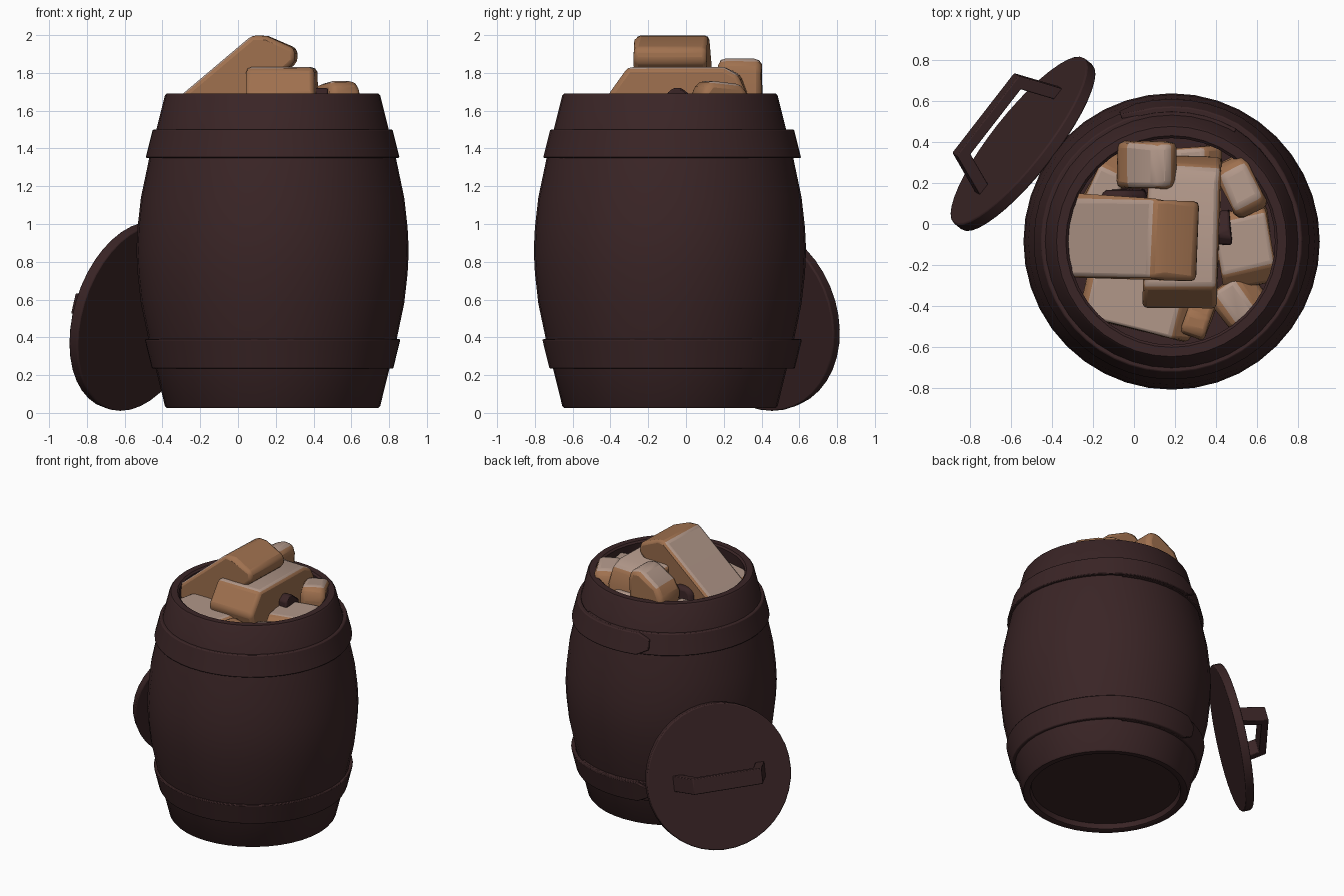
import bpy, bmesh, math, random
from mathutils import Vector, Matrix

if "Cube" in bpy.data.objects:
    bpy.data.objects.remove(bpy.data.objects["Cube"])

random.seed(4)
CX, CY = 0.183, -0.085          # barrel axis


def material(name, col):
    m = bpy.data.materials.new(name)
    m.diffuse_color = (*col, 1)
    m.use_nodes = True
    m.node_tree.nodes["Principled BSDF"].inputs["Base Color"].default_value = m.diffuse_color
    return m


DARK = material("dark_stained_wood", (0.042, 0.018, 0.019))
GREY = material("pale_cut_wood", (0.44, 0.31, 0.25))
TAN = material("tan_wood", (0.35, 0.165, 0.078))


def finish(name, bm, mats, matrix=Matrix(), bevel=0.0, angle=35):
    bmesh.ops.recalc_face_normals(bm, faces=bm.faces)
    me = bpy.data.meshes.new(name)
    bm.to_mesh(me)
    bm.free()
    ob = bpy.data.objects.new(name, me)
    bpy.context.collection.objects.link(ob)
    for m in mats:
        me.materials.append(m)
    ob.matrix_world = matrix
    bpy.ops.object.select_all(action='DESELECT')
    ob.select_set(True)
    bpy.context.view_layer.objects.active = ob
    bpy.ops.object.shade_smooth_by_angle(angle=math.radians(angle))
    if bevel:
        b = ob.modifiers.new("soft_edges", 'BEVEL')
        b.width, b.segments, b.limit_method = bevel, 2, 'ANGLE'
    return ob


# ---- barrel body: lathed profile (radius, z)
OUTER = [(0.57, 0.037), (0.655, 0.38), (0.697, 0.58), (0.715, 0.74), (0.721, 0.86),
         (0.715, 0.98), (0.697, 1.14), (0.655, 1.34), (0.57, 1.68)]
PROFILE = ([(0, 0.065), (0.505, 0.065), (0.515, 0.03), (0.525, 0.025), (0.56, 0.025)] + OUTER +
           [(0.56, 1.692), (0.515, 1.692), (0.503, 1.68), (0.52, 1.5), (0, 1.5)])


def lathe(name, profile, segs):
    bm = bmesh.new()
    vs = [bm.verts.new((r, 0, z)) for r, z in profile]
    edges = [bm.edges.new(p) for p in zip(vs, vs[1:])]
    bmesh.ops.spin(bm, geom=vs + edges, cent=(0, 0, 0), axis=(0, 0, 1),
                   angle=math.tau, steps=segs)
    bmesh.ops.remove_doubles(bm, verts=bm.verts, dist=0.0005)
    return finish(name, bm, [DARK], Matrix.Translation((CX, CY, 0)))


lathe("barrel_body", PROFILE, 40)


def barrel_radius(z):
    for (r0, z0), (r1, z1) in zip(OUTER, OUTER[1:]):
        if z0 <= z <= z1:
            return r0 + (r1 - r0) * (z - z0) / (z1 - z0)


# ---- hoops: straps wrapped round the barrel with an overlapping tail
def hoop(name, z0, z1):
    bm = bmesh.new()
    rings = []
    start, end, n = 60, 472, 56
    mid, half = (z0 + z1) / 2, (z1 - z0) / 2
    for i in range(n + 1):
        deg = start + (end - start) * i / n
        a = math.radians(deg)
        lift = 0.022 * min(1, max(0, (deg - 385) / 35))
        h = half * (0.45 if i == n else 1)
        ring = []
        for z, t in ((mid - h, -0.01), (mid - h, 0.02), (mid + h, 0.02), (mid + h, -0.01)):
            r = barrel_radius(z) + t + lift
            ring.append(bm.verts.new((r * math.cos(a), r * math.sin(a), z)))
        rings.append(ring)
    for p, q in zip(rings, rings[1:]):
        for k in range(4):
            bm.faces.new((p[k], p[(k + 1) % 4], q[(k + 1) % 4], q[k]))
    bm.faces.new(rings[0])
    bm.faces.new(rings[-1])
    finish(name, bm, [DARK], Matrix.Translation((CX, CY, 0)), bevel=0.006)


hoop("lower_hoop", 0.235, 0.39)
hoop("upper_hoop", 1.35, 1.5)

# ---- lid leaning on the barrel, with a strap handle
n = Vector((-0.76, 0.6, 0.25)).normalized()
u = Vector((n.y, -n.x, 0)).normalized() * -1
v = n.cross(u)
LID = Matrix.Translation((-0.54, 0.39, 0.512)) @ Matrix((u, v, n)).transposed().to_4x4()
bm = bmesh.new()
bmesh.ops.create_cone(bm, cap_ends=True, segments=40, radius1=0.512, radius2=0.512, depth=0.06)
finish("lid", bm, [DARK], LID, bevel=0.008)

half_strap = [(0.33, 0.02), (0.245, 0.24), (0.2, 0.19), (0.265, 0.02)]
strap = half_strap[:2] + [(-x, z) for x, z in half_strap[1::-1]] \
    + [(-x, z) for x, z in half_strap[:1:-1]] + half_strap[2:]
bm = bmesh.new()
lo, hi = [[bm.verts.new((x, y, z)) for x, z in strap] for y in (-0.055, 0.055)]
bm.faces.new(lo)
bm.faces.new(hi)
for i in range(len(strap)):
    j = (i + 1) % len(strap)
    bm.faces.new((lo[i], lo[j], hi[j], hi[i]))
finish("lid_handle", bm, [DARK], LID @ Matrix.Rotation(math.radians(2), 4, 'Z'), bevel=0.005)


# ---- firewood chunks: side profile (s, z) along a heading, given a width
def chunk(name, centre, heading, width, pts, lean=0.0, mats=(TAN, GREY), bevel=0.025):
    bm = bmesh.new()
    sides = [[bm.verts.new((s + random.uniform(-.01, .01), y + random.uniform(-.012, .012), z))
              for s, z in pts] for y in (-width / 2, width / 2)]
    for f in sides:
        bm.faces.new(f)
    k = len(pts)
    for i in range(k):
        j = (i + 1) % k
        bm.faces.new((sides[0][i], sides[0][j], sides[1][j], sides[1][i]))
    bmesh.ops.recalc_face_normals(bm, faces=bm.faces)
    # the cut face (pointing up along the lean) is pale, the rest is tan
    up = Vector((lean, 0, 1)).normalized()
    for f in bm.faces:
        f.normal_update()
        f.material_index = 1 if f.normal.dot(up) > 0.84 else 0
    finish(name, bm, mats,
           Matrix.Translation((*centre, 0)) @ Matrix.Rotation(math.radians(heading), 4, 'Z'),
           bevel=bevel)


def block(length, top, drop=0.03, foot=1.42):
    """Simple chunk profile with a level top and a chamfer at the far end."""
    h = length / 2
    return [(-h, foot), (-h, top - drop), (-h + 0.04, top), (h - 0.09, top),
            (h, top - 0.07), (h, foot)]


chunk("top_log", (0, -0.07), -2, 0.385,
      [(-0.36, 1.62), (-0.29, 1.685), (0.09, 2.0), (0.15, 1.995), (0.30, 1.93),
       (0.31, 1.86), (0.0, 1.58), (-0.2, 1.5)], lean=-0.8)
chunk("middle_log", (0.235, 0), 88, 0.36,
      [(-0.36, 1.45), (-0.41, 1.68), (-0.31, 1.83), (0.2, 1.83), (0.28, 1.79),
       (0.33, 1.68), (0.33, 1.45)])
chunk("back_chunk", (0.05, 0.285), 0, 0.22,
      [(-0.1, 1.5), (-0.14, 1.7), (-0.09, 1.79), (0.07, 1.88), (0.13, 1.87),
       (0.16, 1.8), (0.14, 1.5)], lean=-0.4, bevel=0.035)
chunk("right_back_chunk", (0.525, 0.18), -63, 0.17,
      [(-0.15, 1.45), (-0.15, 1.68), (-0.1, 1.74), (0.1, 1.76), (0.14, 1.7), (0.14, 1.45)],
      bevel=0.035)
chunk("right_chunk", (0.54, -0.12), -80, 0.27, block(0.38, 1.65))
chunk("front_right_chunk", (0.51, -0.37), 35, 0.2, block(0.25, 1.62), bevel=0.03)
chunk("front_left_log", (0.03, -0.35), -14, 0.32, block(0.56, 1.64))
chunk("front_chunk", (0.31, -0.46), 70, 0.12, block(0.2, 1.65), mats=(TAN, TAN))
chunk("left_back_chunk", (-0.13, 0.2), 60, 0.14, block(0.3, 1.64))
chunk("back_right_chunk", (0.3, 0.3), 5, 0.14, block(0.26, 1.66), mats=(TAN, GREY))
chunk("dark_chunk_back", (-0.05, 0.11), 0, 0.12, block(0.22, 1.72), mats=(DARK, DARK))
chunk("dark_chunk_right", (0.44, -0.02), 90, 0.06, block(0.16, 1.72), mats=(DARK, DARK))
